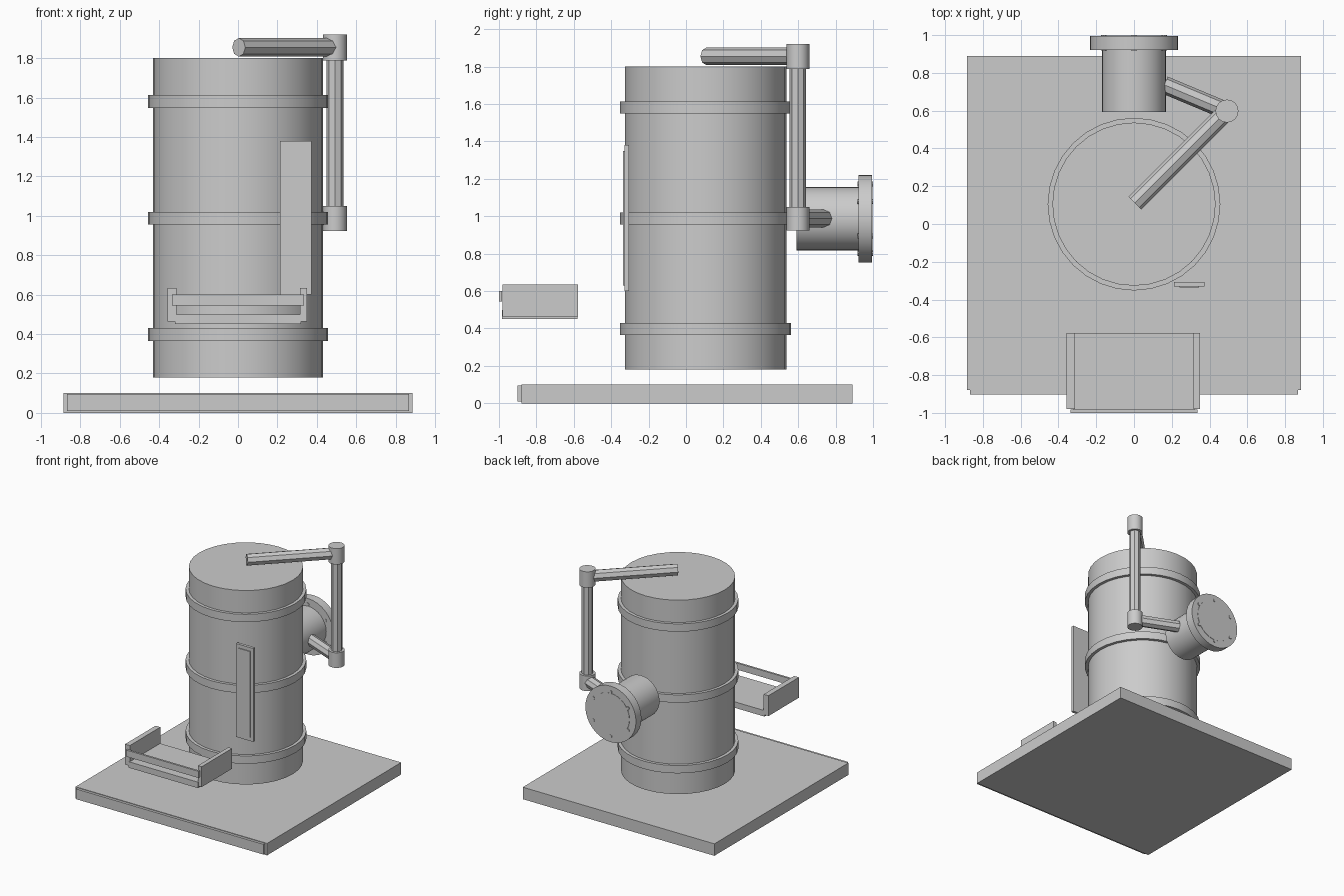
import bpy, math
from mathutils import Vector

if "Cube" in bpy.data.objects:
    bpy.data.objects.remove(bpy.data.objects["Cube"], do_unlink=True)

# Single plain grey
GREY = (0.6, 0.6, 0.6, 1)
grey = bpy.data.materials.new("plain_grey")
grey.use_nodes = True
grey.diffuse_color = GREY
grey.node_tree.nodes["Principled BSDF"].inputs["Base Color"].default_value = GREY


def finish(name, smooth=0):
    ob = bpy.context.object
    ob.name = name
    ob.data.materials.append(grey)
    if smooth:
        bpy.ops.object.shade_smooth_by_angle(angle=math.radians(smooth))
    return ob


def box(name, low, high):
    low, high = Vector(low), Vector(high)
    bpy.ops.mesh.primitive_cube_add(size=1, location=(low + high) / 2)
    ob = finish(name)
    ob.scale = high - low
    return ob


def rod(name, start, end, radius, sides=32, smooth=30):
    start, end = Vector(start), Vector(end)
    axis = end - start
    bpy.ops.mesh.primitive_cylinder_add(
        vertices=sides, radius=radius, depth=axis.length,
        location=(start + end) / 2,
        rotation=axis.to_track_quat('Z', 'Y').to_euler())
    return finish(name, smooth)


# Base slab with a thin front strip
box("base_plate", (-0.885, -0.88, 0), (0.885, 0.89, 0.1))
box("base_front_strip", (-0.867, -0.902, 0.01), (0.867, -0.88, 0.095))

# Drum and its hoops
DRUM_Y = 0.105
rod("drum", (0, DRUM_Y, 0.18), (0, DRUM_Y, 1.8), 0.432)
for label, z in (("lower", 0.365), ("middle", 0.955), ("upper", 1.548)):
    rod(label + "_hoop", (0, DRUM_Y, z), (0, DRUM_Y, z + 0.065), 0.457)

# Upright gauge plate on the drum front
box("gauge_plate", (0.213, -0.33, 0.6), (0.372, -0.306, 1.38))
box("gauge_face", (0.24, -0.337, 0.63), (0.345, -0.33, 1.35))

# Open tray in front of the drum
box("tray_floor", (-0.32, -0.985, 0.45), (0.32, -0.58, 0.5))
box("tray_right_wall", (-0.357, -0.98, 0.465), (-0.313, -0.578, 0.635))
box("tray_left_wall", (0.315, -0.98, 0.465), (0.35, -0.578, 0.635))
box("tray_front_bar", (-0.335, -1.0, 0.545), (0.335, -0.983, 0.6))

# Elbowed pipework beside the drum
PX, PY = 0.492, 0.598
rod("upper_arm", (0.004, 0.11, 1.855), (PX, PY, 1.855), 0.047, 8, 0)
rod("upright_pipe", (PX, PY, 0.95), (PX, PY, 1.9), 0.044, 8, 0)
rod("lower_arm", (PX, PY, 0.988), (0.16, 0.737, 0.988), 0.047, 8, 0)
rod("upper_collar", (PX, PY, 1.787), (PX, PY, 1.92), 0.061, 16)
rod("lower_collar", (PX, PY, 0.924), (PX, PY, 1.05), 0.061, 16)

# Rear outlet with bolted flange
OZ = 0.987
rod("outlet_pipe", (0, 0.592, OZ), (0, 0.93, OZ), 0.17)
rod("outlet_flange", (0, 0.922, OZ), (0, 0.994, OZ), 0.234)
rod("outlet_cap", (0, 0.99, OZ), (0, 0.997, OZ), 0.175)
for i in range(6):
    a = math.radians(30 + 60 * i)
    x, z = 0.185 * math.cos(a), OZ + 0.185 * math.sin(a)
    rod("flange_bolt", (x, 0.918, z), (x, 1.0, z), 0.014, 8, 0)
